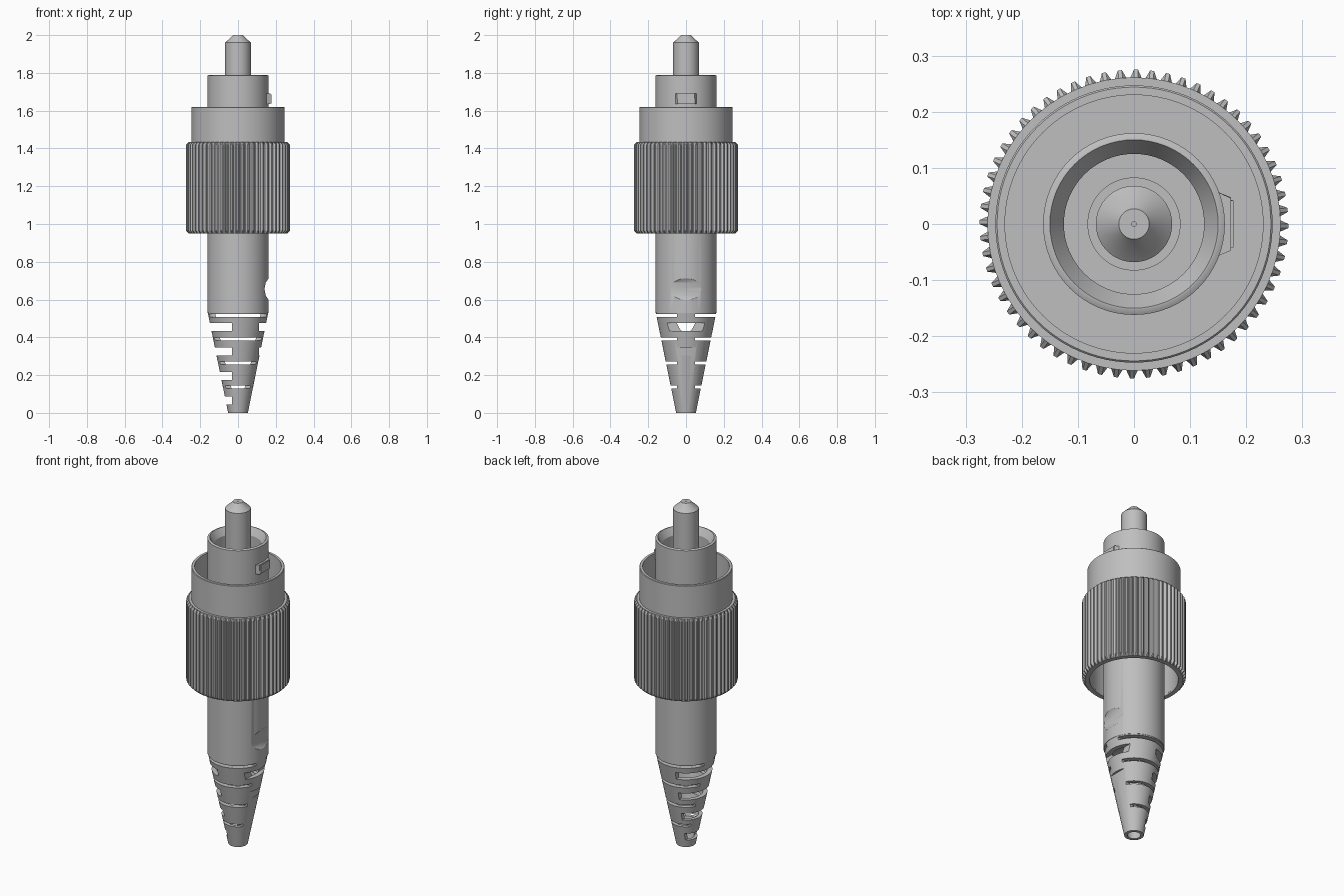
import bpy
import bmesh
from math import cos, sin, pi, radians
from mathutils import Matrix

cube = bpy.data.objects.get("Cube")
if cube:
    bpy.data.objects.remove(cube, do_unlink=True)

grey = bpy.data.materials.new("satin grey")
grey.use_nodes = True
GREY = (0.52, 0.52, 0.52, 1)
grey.diffuse_color = GREY
grey.node_tree.nodes["Principled BSDF"].inputs["Base Color"].default_value = GREY


def add_object(name, bm):
    bmesh.ops.recalc_face_normals(bm, faces=bm.faces)
    mesh = bpy.data.meshes.new(name)
    bm.to_mesh(mesh)
    bm.free()
    mesh.materials.append(grey)
    obj = bpy.data.objects.new(name, mesh)
    bpy.context.collection.objects.link(obj)
    return obj


def activate(obj):
    bpy.ops.object.select_all(action='DESELECT')
    obj.select_set(True)
    bpy.context.view_layer.objects.active = obj


def smooth(obj, angle=30):
    activate(obj)
    bpy.ops.object.shade_smooth_by_angle(angle=radians(angle))


def lathe(name, profile, segments=64, radius=lambda r, i: r):
    """Spin a closed (radius, z) outline; points on the axis become poles."""
    bm = bmesh.new()
    rings = []
    for r, z in profile:
        if r == 0:
            rings.append([bm.verts.new((0, 0, z))] * segments)
            continue
        ring = []
        for i in range(segments):
            a = 2 * pi * i / segments
            q = radius(r, i)
            ring.append(bm.verts.new((q * cos(a), q * sin(a), z)))
        rings.append(ring)
    for k, lower in enumerate(rings):
        upper = rings[(k + 1) % len(rings)]
        for i in range(segments):
            j = (i + 1) % segments
            corners = list(dict.fromkeys((lower[i], lower[j], upper[j], upper[i])))
            if len(corners) > 2:
                bm.faces.new(corners)
    return add_object(name, bm)


def box(bm, x0, x1, y0, y1, z0, z1):
    size = Matrix.Diagonal((x1 - x0, y1 - y0, z1 - z0, 1))
    place = Matrix.Translation(((x0 + x1) / 2, (y0 + y1) / 2, (z0 + z1) / 2))
    bmesh.ops.create_cube(bm, size=1, matrix=place @ size)


def cut(obj, cutter):
    cutter.hide_render = True
    mod = obj.modifiers.new("cut", 'BOOLEAN')
    mod.operation = 'DIFFERENCE'
    mod.solver = 'EXACT'
    mod.object = cutter
    activate(obj)
    bpy.ops.object.modifier_apply(modifier=mod.name)
    bpy.data.objects.remove(cutter, do_unlink=True)


# Tapered strain relief boot with alternating flex slots
boot = lathe("strain_relief_boot", [
    (0.035, 0), (0.052, 0), (0.16, 0.53), (0.13, 0.53)])
bm = bmesh.new()
for n in range(4):
    z = 0.138 + n * 0.126
    for side in (-1, 1):
        y0, y1 = sorted((side * 0.047, side * 0.3))
        box(bm, -0.3, 0.3, y0, y1, z - 0.008, z + 0.008)
    z = 0.065 + n * 0.13
    box(bm, -0.3, -0.032, -0.3, 0.3, z - 0.021, z + 0.021)
    box(bm, 0.11, 0.3, -0.3, 0.3, z - 0.021, z + 0.021)
cut(boot, add_object("slot_cutter", bm))
smooth(boot)

# Rear barrel with a scooped recess on one side
barrel = lathe("rear_barrel", [
    (0, 0.53), (0.162, 0.53), (0.162, 1.3), (0, 1.3)])
bm = bmesh.new()
bmesh.ops.create_cone(
    bm, cap_ends=True, segments=16, radius1=0.09, radius2=0.09, depth=0.6,
    matrix=Matrix.Translation((0.23, 0, 0.655)) @ Matrix.Rotation(pi / 2, 4, 'X'))
cut(barrel, add_object("recess_cutter", bm))
smooth(barrel)

# Front barrel: chamfered cup around the ferrule, with a stepped floor
front = lathe("front_barrel", [
    (0, 1.3), (0.162, 1.3), (0.162, 1.785), (0.153, 1.79), (0.15, 1.79),
    (0.125, 1.75), (0.125, 1.5), (0.083, 1.5), (0.083, 1.52), (0, 1.52)])
smooth(front)

# Ferrule with a conical tip and a tiny centre bore
ferrule = lathe("ferrule", [
    (0, 1.5), (0.068, 1.5), (0.068, 1.96), (0.03, 1.995), (0.027, 2.0),
    (0.004, 2.0), (0.004, 1.96), (0, 1.96)])
smooth(ferrule)

# Alignment key with tapered ends
bm = bmesh.new()
box(bm, 0.15, 0.177, -0.057, 0.057, 1.635, 1.69)
for v in bm.verts:
    if v.co.x > 0.16:
        v.co.y *= 0.8
outer = [e for e in bm.edges if all(v.co.x > 0.16 for v in e.verts)]
bmesh.ops.bevel(bm, geom=outer, offset=0.004, segments=2, affect='EDGES')
add_object("alignment_key", bm)

# Coupling nut sleeve: open at both ends, with an inner web
sleeve = lathe("coupling_sleeve", [
    (0.16, 1.22), (0.235, 1.22), (0.235, 0.96), (0.247, 0.96), (0.247, 1.617),
    (0.244, 1.62), (0.23, 1.62), (0.23, 1.3), (0.16, 1.3)], 96)
smooth(sleeve)

# Knurled grip: every tooth has two root points and two tip points
grip = lathe("knurled_grip", [
    (0.235, 0.95), (0.261, 0.95), (0.275, 0.965), (0.275, 1.42),
    (0.261, 1.433), (0.246, 1.433), (0.235, 1.42)], 240,
    lambda r, i: r if i % 4 in (0, 3) else min(r, 0.261))
smooth(grip, 20)
